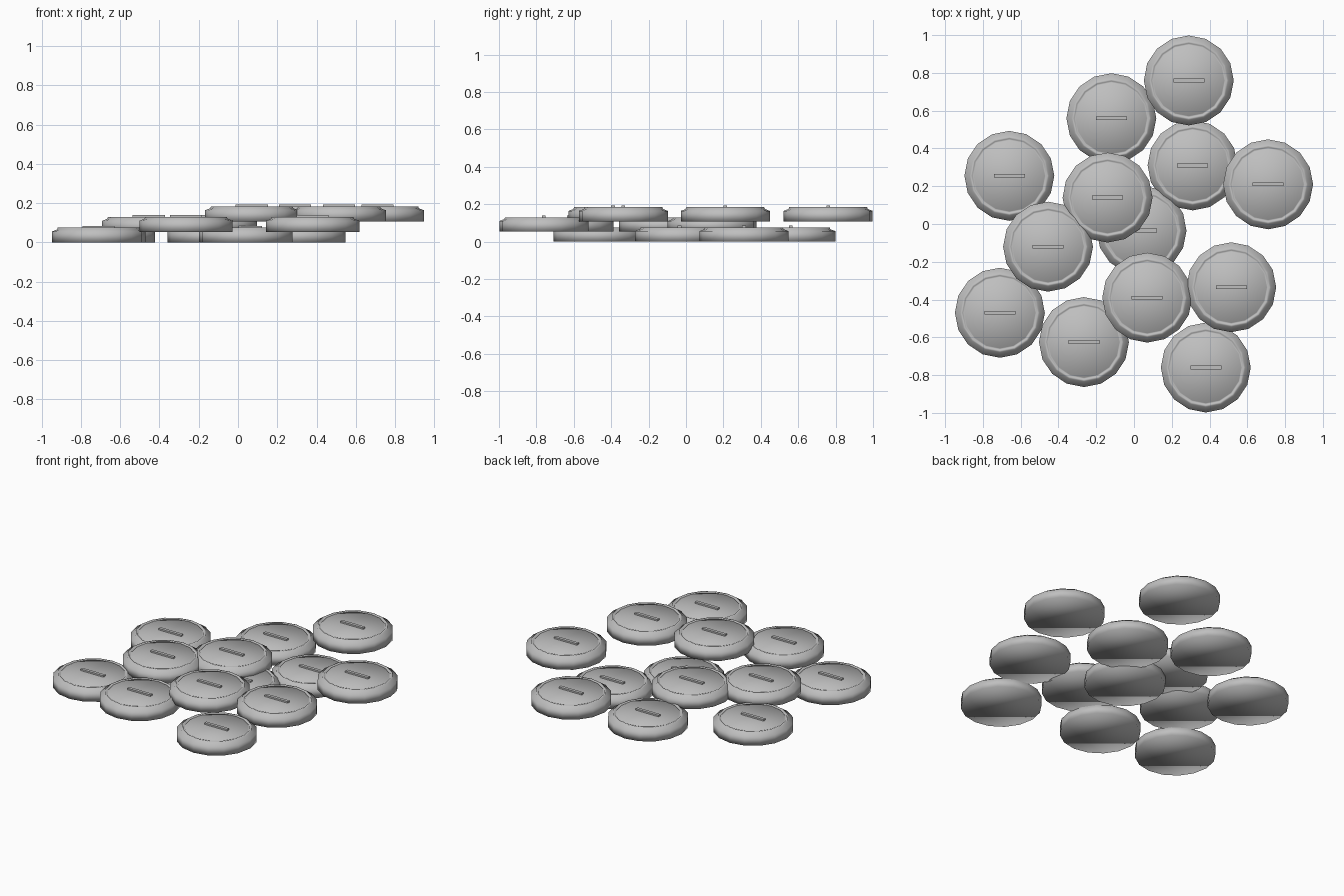
import bpy
import bmesh
import math

cube = bpy.data.objects.get("Cube")
if cube:
    bpy.data.objects.remove(cube, do_unlink=True)

# Single metal colour
metal = bpy.data.materials.new("grey_metal")
metal.use_nodes = True
colour = (0.52, 0.52, 0.52, 1)
metal.diffuse_color = colour
metal.node_tree.nodes["Principled BSDF"].inputs["Base Color"].default_value = colour

SIDES = 16
LEVEL = 0.054  # height between stacked layers

# Coin half-section (radius, height): wall, sloped shoulder, rim, groove, face edge
PROFILE = [(0.238, 0), (0.238, 0.056), (0.212, 0.066), (0.208, 0.076),
           (0.197, 0.076), (0.193, 0.069), (0.188, 0.075)]


def coin_mesh():
    bm = bmesh.new()
    rings = []
    for r, z in PROFILE:
        angles = [math.tau * i / SIDES for i in range(SIDES)]
        rings.append([bm.verts.new((r * math.cos(a), r * math.sin(a), z)) for a in angles])
    for low, high in zip(rings, rings[1:]):
        for i in range(SIDES):
            j = (i + 1) % SIDES
            bm.faces.new((low[i], low[j], high[j], high[i]))
    bm.faces.new(rings[0][::-1])
    bm.faces.new(rings[-1])
    for face in bm.faces:
        face.smooth = True
    # Raised bar across the middle of the face
    bar = bmesh.ops.create_cube(bm, size=1)["verts"]
    for v in bar:
        v.co = (v.co.x * 0.164, v.co.y * 0.02, 0.077 + v.co.z * 0.016)
    mesh = bpy.data.meshes.new("coin")
    bm.to_mesh(mesh)
    bm.free()
    mesh.materials.append(metal)
    return mesh


# Scattered pile: x, y, layer
PILE = [(0.29, 0.76, 2), (-0.12, 0.56, 0), (0.31, 0.31, 0), (0.71, 0.21, 2),
        (-0.66, 0.255, 0), (-0.14, 0.14, 1), (0.04, -0.035, 0),
        (-0.455, -0.12, 1), (-0.71, -0.47, 0), (-0.265, -0.625, 1),
        (0.07, -0.39, 2), (0.515, -0.335, 2), (0.38, -0.76, 1)]

mesh = coin_mesh()
for number, (x, y, layer) in enumerate(PILE, 1):
    coin = bpy.data.objects.new(f"coin_{number}", mesh)
    coin.location = (x, y, layer * LEVEL)
    bpy.context.collection.objects.link(coin)
